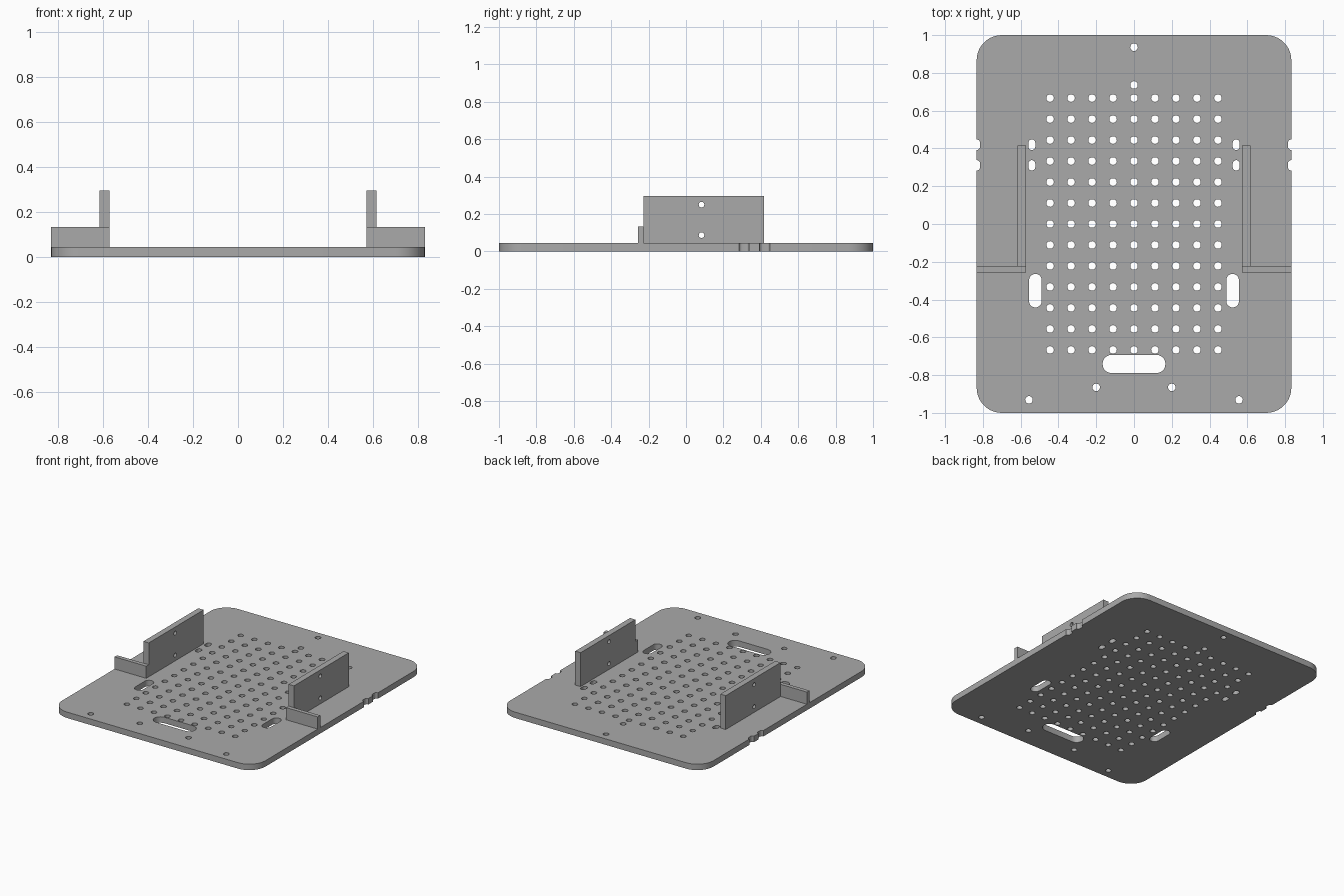
import bpy, bmesh
from math import sin, cos, pi
from mathutils import Matrix, Vector

cube = bpy.data.objects.get("Cube")
if cube:
    bpy.data.objects.remove(cube, do_unlink=True)

grey = bpy.data.materials.new("matte grey")
grey.use_nodes = True
grey.diffuse_color = (0.4, 0.4, 0.4, 1)
grey.node_tree.nodes["Principled BSDF"].inputs["Base Color"].default_value = (0.4, 0.4, 0.4, 1)

THICK = 0.044
HALF_W = 0.833


def arc(cx, cy, r, start, end, n):
    return [(cx + r * cos(start + (end - start) * i / n),
             cy + r * sin(start + (end - start) * i / n)) for i in range(n + 1)]


def circle(cx, cy, r, n=20):
    return arc(cx, cy, r, 0, 2 * pi, n)[:-1]


def slot(cx, cy, w, h):
    """Stadium outline, rounded at the ends of its longer side."""
    r = min(w, h) / 2
    dx, dy = w / 2 - r, h / 2 - r
    if w > h:
        return (arc(cx + dx, cy, r, -pi / 2, pi / 2, 10)
                + arc(cx - dx, cy, r, pi / 2, 3 * pi / 2, 10))
    return arc(cx, cy + dy, r, 0, pi, 10) + arc(cx, cy - dy, r, pi, 2 * pi, 10)


def panel(name, loops, depth, matrix):
    """Extrude an outline with holes, then place it."""
    curve = bpy.data.curves.new(name, "CURVE")
    curve.dimensions = "2D"
    curve.fill_mode = "BOTH"
    curve.extrude = depth / 2
    for loop in loops:
        spline = curve.splines.new("POLY")
        spline.points.add(len(loop) - 1)
        for point, (x, y) in zip(spline.points, loop):
            point.co = (x, y, 0, 1)
        spline.use_cyclic_u = True
    temp = bpy.data.objects.new(name + " outline", curve)
    mesh = bpy.data.meshes.new_from_object(temp)
    bpy.data.objects.remove(temp)
    bpy.data.curves.remove(curve)
    mesh.name = name
    bm = bmesh.new()
    bm.from_mesh(mesh)
    bmesh.ops.remove_doubles(bm, verts=bm.verts, dist=0.0001)
    bm.transform(matrix)
    bmesh.ops.recalc_face_normals(bm, faces=bm.faces)
    bm.to_mesh(mesh)
    bm.free()
    mesh.materials.clear()
    mesh.materials.append(grey)
    obj = bpy.data.objects.new(name, mesh)
    bpy.context.collection.objects.link(obj)
    bpy.ops.object.select_all(action="DESELECT")
    obj.select_set(True)
    bpy.context.view_layer.objects.active = obj
    bpy.ops.object.shade_smooth_by_angle(angle=pi / 5)
    return obj


def rectangle(x0, x1, y0, y1):
    return [(x0, y0), (x1, y0), (x1, y1), (x0, y1)]


# Base plate outline: rounded corners and two shallow notches on each side
R = 0.133
NOTCH_R = 0.018
NOTCHES = [(0.283, 0.338), (0.392, 0.448)]
right = arc(HALF_W - R, R - 1, R, -pi / 2, 0, 10)
for low, high in NOTCHES:
    right += [(HALF_W, low)]
    right += arc(HALF_W, low + NOTCH_R, NOTCH_R, 3 * pi / 2, pi, 5)[1:]
    right += arc(HALF_W, high - NOTCH_R, NOTCH_R, pi, pi / 2, 5)
right += arc(HALF_W - R, 1 - R, R, 0, pi / 2, 10)
loops = [right + [(-x, y) for x, y in reversed(right)]]

# Grid of mounting holes
for col in range(-4, 5):
    for row in range(-6, 7):
        loops.append(circle(col / 9, row / 9, 0.02))

# Single holes on the centre line and near the front edge
for x, y in [(0, 0.936), (0, 0.736), (-0.2, -0.865), (0.2, -0.865),
             (-0.556, -0.931), (0.556, -0.931)]:
    loops.append(circle(x, y, 0.02))

# Cable slots
loops.append(slot(0, -0.741, 0.333, 0.097))
for side in (-1, 1):
    loops.append(slot(side * 0.522, -0.353, 0.067, 0.178))
    for low, high in NOTCHES:
        loops.append(slot(side * 0.541, (low + high) / 2, 0.037, high - low))

panel("base_plate", loops, THICK, Matrix.Translation((0, 0, THICK / 2)))

# Upright side walls with two screw holes, and low stop walls at their front
upright_yz = Matrix(((0, 0, 1, 0), (1, 0, 0, 0), (0, 1, 0, 0), (0, 0, 0, 1)))
upright_xz = Matrix.Rotation(pi / 2, 4, "X")
for side, label in ((1, "left"), (-1, "right")):
    wall = [rectangle(-0.226, 0.416, THICK, 0.295),
            circle(0.083, 0.25, 0.015), circle(0.083, 0.087, 0.015)]
    panel(label + "_side_wall", wall, 0.044,
          Matrix.Translation((side * 0.595, 0, 0)) @ upright_yz)
    stop = [rectangle(*sorted((side * 0.573, side * HALF_W)), THICK, 0.134)]
    panel(label + "_stop_wall", stop, 0.03,
          Matrix.Translation((0, -0.241, 0)) @ upright_xz)
